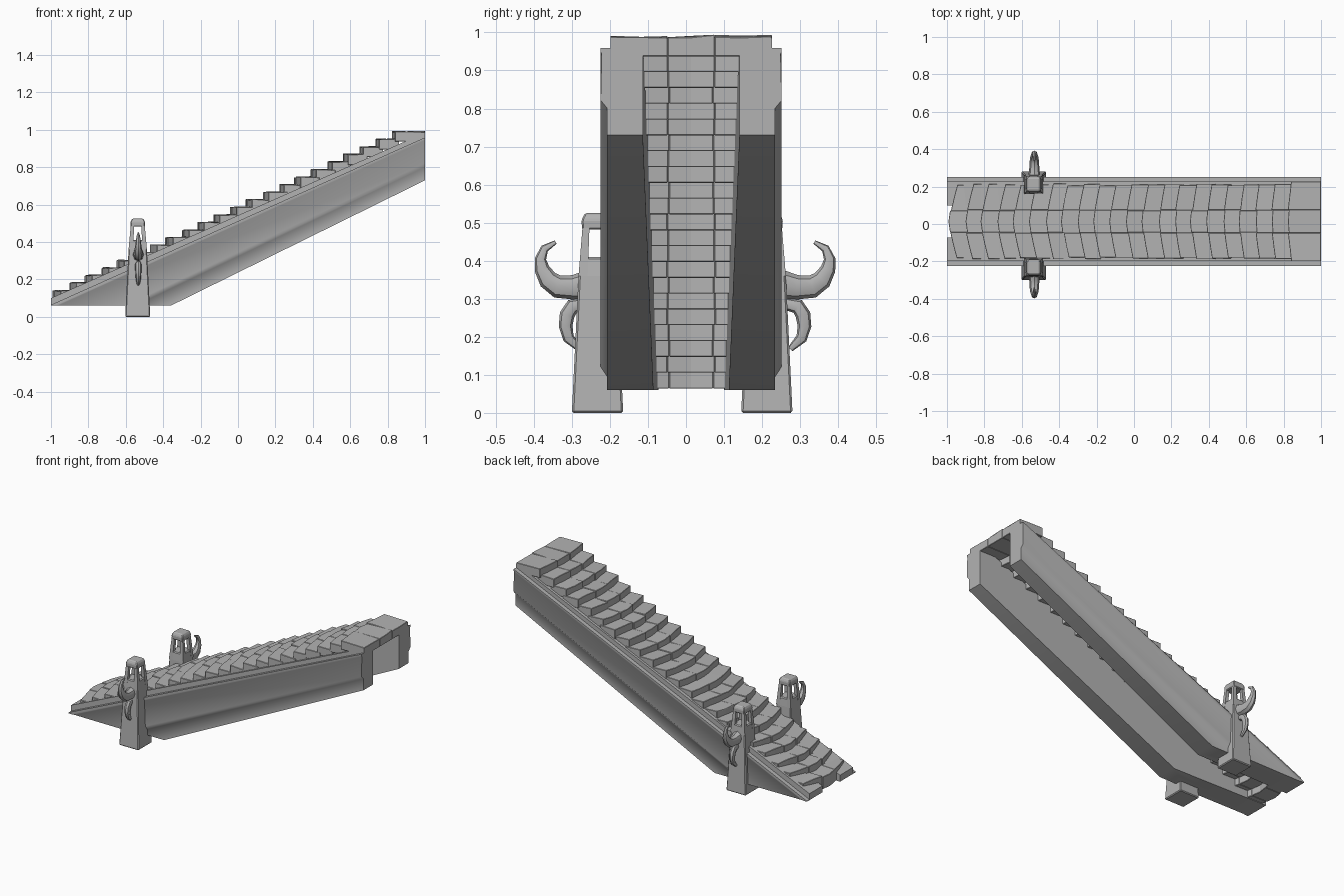
import bpy, bmesh, math, random
from mathutils import Vector

if "Cube" in bpy.data.objects:
    bpy.data.objects.remove(bpy.data.objects["Cube"])

random.seed(4)
YC = 0.0135          # centre line of the staircase

# Dark stone colour shared by every part
STONE = bpy.data.materials.new("stone")
STONE.diffuse_color = (0.45, 0.45, 0.45, 1)
STONE.use_nodes = True
STONE.node_tree.nodes["Principled BSDF"].inputs["Base Color"].default_value = STONE.diffuse_color


def make(name, rings_list, bevel=0.0, smooth=None, cut_z=None):
    """One object made of closed lofts; each loft is a list of equal-length rings."""
    bm = bmesh.new()
    for rings in rings_list:
        vs = [[bm.verts.new(p) for p in r] for r in rings]
        n = len(vs[0])
        for a, b in zip(vs, vs[1:]):
            for i in range(n):
                j = (i + 1) % n
                bm.faces.new((a[i], a[j], b[j], b[i]))
        bm.faces.new(vs[0])
        bm.faces.new(vs[-1])
    if cut_z is not None:
        bmesh.ops.bisect_plane(
            bm, geom=bm.verts[:] + bm.edges[:] + bm.faces[:],
            plane_co=(0, 0, cut_z), plane_no=(0, 0, 1), clear_inner=True)
        edges = [e for e in bm.edges if e.is_boundary]
        bmesh.ops.holes_fill(bm, edges=edges, sides=0)
    bmesh.ops.recalc_face_normals(bm, faces=bm.faces[:])
    me = bpy.data.meshes.new(name)
    bm.to_mesh(me)
    bm.free()
    me.materials.append(STONE)
    ob = bpy.data.objects.new(name, me)
    bpy.context.collection.objects.link(ob)
    if bevel:
        m = ob.modifiers.new("bevel", 'BEVEL')
        m.width = bevel
        m.segments = 1
        m.limit_method = 'ANGLE'
    if smooth:
        bpy.ops.object.select_all(action='DESELECT')
        bpy.context.view_layer.objects.active = ob
        ob.select_set(True)
        bpy.ops.object.shade_smooth_by_angle(angle=math.radians(smooth))
    return ob


def rect(cx, cy, z, hx, hy):
    return [(cx - hx, cy - hy, z), (cx + hx, cy - hy, z),
            (cx + hx, cy + hy, z), (cx - hx, cy + hy, z)]


# Sloping side beams: outer half-width and height fraction, ledge on top, undercut below
SIDE = [(0.2125, 1.0), (0.2125, 0.90), (0.238, 0.90), (0.238, 0.86),
        (0.235, 0.84), (0.238, 0.36), (0.221, 0.28), (0.221, 0.0)]


def beam_ring(side, x, z0, z1, inner):
    prof = SIDE + [(inner, 0.0), (inner, 1.0)]
    return [(x, YC + side * w, z0 + f * (z1 - z0)) for w, f in prof]


for side, label in ((-1, "front"), (1, "back")):
    make(label + "_side_beam",
         [[beam_ring(side, -1.0, -0.256, 0.100, 0.086),
           beam_ring(side, 1.0, 0.73, 0.985, 0.127)]],
         smooth=50, cut_z=0.06)


# Stone steps: three touching tiles per row, bowed toward the low end
def tile(ys, x0, depth, bow, top, thick, flat_back=None):
    jx = random.uniform(-0.004, 0.004)
    front, back = [], []
    for y in ys:
        off = bow * min(1, abs(y) / 0.2) ** 1.3
        front.append((x0 + jx + off, YC + y))
        back.append((flat_back or x0 + depth + off, YC + y))
    loop = front + back[::-1]
    jz = [random.uniform(-0.006, 0.002) for _ in loop]
    return [[(x, y, top - thick) for x, y in loop],
            [(x, y, top + dz) for (x, y), dz in zip(loop, jz)]]


ROWS = 22
tiles = []
for i in range(ROWS):
    t = i / (ROWS - 1)
    last = i == ROWS - 1
    x0 = -0.99 + 0.0862 * i
    top = 0.144 + 0.0404 * i
    thick = 0.080 - 0.025 * t
    bow = 0.044 - 0.022 * t
    end = 0.2125 if last else 0.198 + random.uniform(-0.006, 0.004)
    s = 0.060 + random.uniform(-0.003, 0.003)
    for ys in ((-end, -0.13, -s), (-s, 0, s), (s, 0.13, end)):
        tiles.append(tile(ys, x0, 0.105, bow, top, thick, 1.0 if last else None))
make("stone_steps", tiles, bevel=0.002)

# Gate posts with open lantern tops
PX = -0.536
for side, label in ((-1, "front"), (1, "back")):
    cy = -0.01 + side * 0.2225
    make(label + "_post", [[rect(PX, cy, 0, 0.067, 0.0675),
                            rect(PX, cy, 0.36, 0.049, 0.050),
                            rect(PX, cy, 0.41, 0.042, 0.045)]], bevel=0.005)
    legs = []
    for sx in (-1, 1):
        for sy in (-1, 1):
            legs.append([rect(PX + sx * 0.037, cy + sy * 0.038, 0.36, 0.012, 0.012),
                         rect(PX + sx * 0.028, cy + sy * 0.030, 0.495, 0.009, 0.009)])
    make(label + "_lantern_legs", legs)
    make(label + "_lantern_cap", [[rect(PX, cy, 0.482, 0.038, 0.041),
                                   rect(PX, cy, 0.508, 0.039, 0.042),
                                   rect(PX, cy, 0.525, 0.030, 0.033)]], bevel=0.004)


# Curved horns on the outer side of each post: (distance out, z, radius)
UPPER = [(0.25, 0.337, 0.040), (0.295, 0.330, 0.032), (0.335, 0.332, 0.030),
         (0.360, 0.350, 0.026), (0.376, 0.378, 0.020), (0.380, 0.405, 0.015),
         (0.369, 0.432, 0.011), (0.340, 0.449, 0.005)]
LOWER = [(0.265, 0.287, 0.016), (0.296, 0.280, 0.020), (0.310, 0.258, 0.020),
         (0.314, 0.228, 0.018), (0.306, 0.196, 0.015), (0.277, 0.168, 0.008)]


def horn(path, side):
    rings = []
    for k, (d, z, r) in enumerate(path):
        a = path[max(k - 1, 0)]
        b = path[min(k + 1, len(path) - 1)]
        t = Vector((b[0] - a[0], b[1] - a[1])).normalized()
        ring = []
        for j in range(8):
            ang = math.tau * j / 8
            u, v = r * math.cos(ang), 0.85 * r * math.sin(ang)
            ring.append((PX + 0.003 + v, -0.0025 + side * (d - t.y * u), z + t.x * u))
        rings.append(ring)
    return rings


for side, label in ((-1, "front"), (1, "back")):
    make(label + "_post_horns", [horn(UPPER, side), horn(LOWER, side)], smooth=40)
